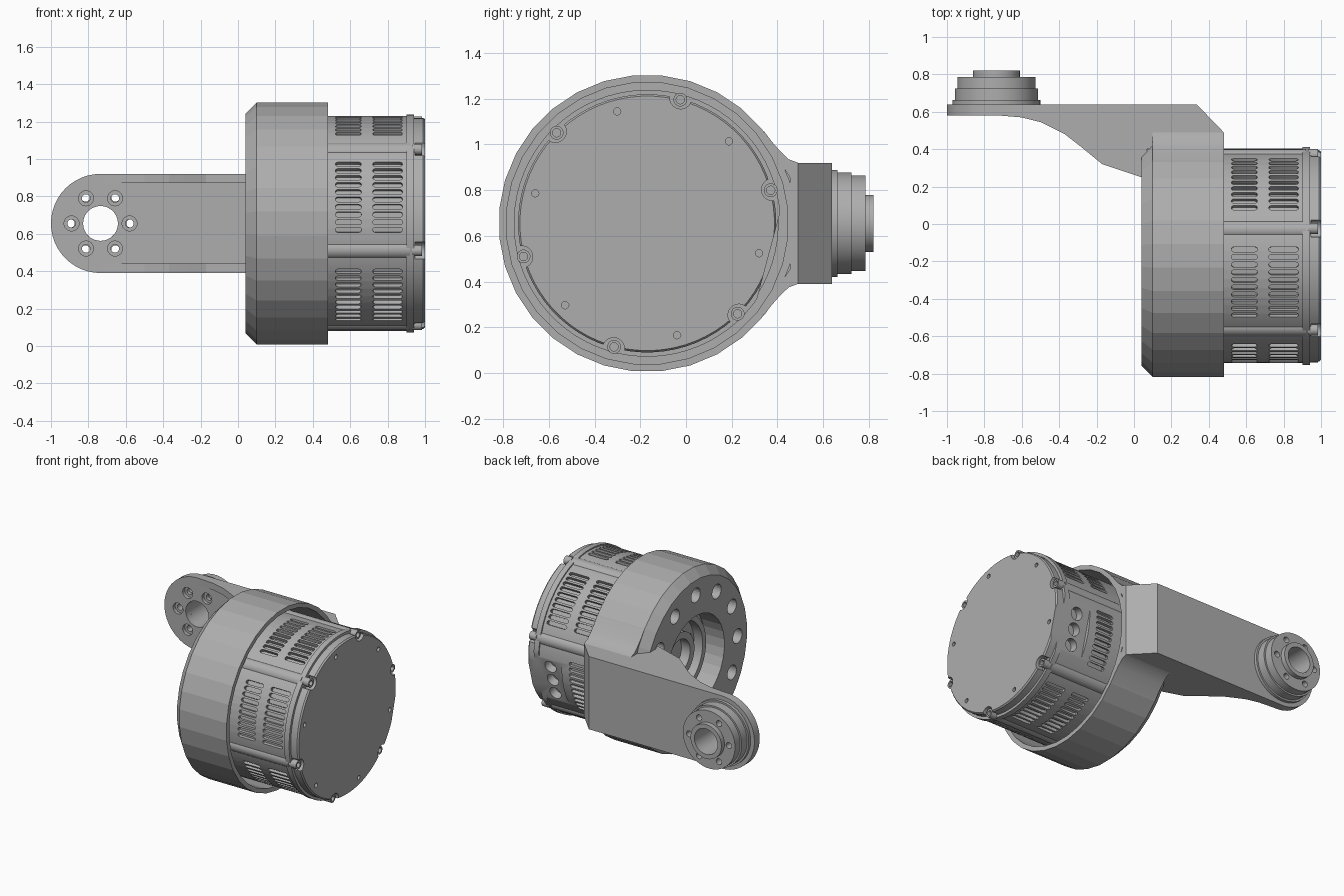
import bpy, bmesh, math
from mathutils import Vector, Matrix

if "Cube" in bpy.data.objects:
    bpy.data.objects.remove(bpy.data.objects["Cube"])

CY, CZ = -0.17, 0.655          # main motor axis (runs along x)
HX = -0.735                    # arm hub axis (runs along y)
grey = bpy.data.materials.new("machined_grey")
grey.diffuse_color = (0.42, 0.42, 0.42, 1)
grey.use_nodes = True
grey.node_tree.nodes["Principled BSDF"].inputs["Base Color"].default_value = grey.diffuse_color


def finish(name, bm, smooth=None):
    bmesh.ops.remove_doubles(bm, verts=bm.verts, dist=1e-5)
    bmesh.ops.recalc_face_normals(bm, faces=bm.faces)
    me = bpy.data.meshes.new(name)
    bm.to_mesh(me)
    bm.free()
    me.materials.append(grey)
    ob = bpy.data.objects.new(name, me)
    bpy.context.collection.objects.link(ob)
    if smooth:
        shade(ob, smooth)
    return ob


def activate(ob):
    bpy.ops.object.select_all(action='DESELECT')
    ob.select_set(True)
    bpy.context.view_layer.objects.active = ob


def shade(ob, angle):
    activate(ob)
    bpy.ops.object.shade_smooth_by_angle(angle=math.radians(angle))


def cut(ob, bm):
    tool = finish("cutter", bm)
    tool.hide_render = True
    mod = ob.modifiers.new("cut", 'BOOLEAN')
    mod.operation, mod.solver, mod.object = 'DIFFERENCE', 'EXACT', tool
    activate(ob)
    bpy.ops.object.modifier_apply(modifier=mod.name)
    bpy.data.objects.remove(tool)


def around(x, r, deg):
    """Point at radius r and angle deg about the motor axis."""
    a = math.radians(deg)
    return Vector((x, CY + r * math.cos(a), CZ + r * math.sin(a)))


def hub_point(y, r, deg):
    a = math.radians(deg)
    return Vector((HX + r * math.cos(a), y, CZ + r * math.sin(a)))


def lathe(profile, n, place, closed=True):
    """Revolve (position, radius) points; place() picks the axis."""
    bm = bmesh.new()
    rings = [[bm.verts.new(place(p, r, 360 * (i + .5) / n)) for p, r in profile]
             for i in range(n)]
    m = len(profile)
    for i in range(n):
        a, b = rings[i], rings[(i + 1) % n]
        for j in range(m if closed else m - 1):
            k = (j + 1) % m
            bm.faces.new((a[j], a[k], b[k], b[j]))
    return bm


def cyl(bm, p0, p1, r, n=24):
    d = p1 - p0
    mat = Matrix.Translation((p0 + p1) / 2) @ d.to_track_quat('Z', 'Y').to_matrix().to_4x4()
    bmesh.ops.create_cone(bm, cap_ends=True, segments=n, radius1=r, radius2=r,
                          depth=d.length, matrix=mat)


def prism(bm, pts, shift):
    shift = Vector(shift)
    a = [bm.verts.new(p) for p in pts]
    b = [bm.verts.new(Vector(p) + shift) for p in pts]
    bm.faces.new(a)
    bm.faces.new(b[::-1])
    for i in range(len(a)):
        k = (i + 1) % len(a)
        bm.faces.new((a[i], b[i], b[k], a[k]))


# Housing: faceted cup with a bore and a ring of holes in its closed side
housing = finish("housing", lathe(
    [(.04, .33), (.04, .59), (.10, .65), (.48, .65), (.48, .618), (.2, .618), (.2, .33)],
    32, around))
bm = bmesh.new()
for k in range(12):
    cyl(bm, around(0, .48, 30 * k), around(.3, .48, 30 * k), .052)
cut(housing, bm)

# Motor: stepped nose inside the bore, vented body, flange and end cap
motor = finish("motor", lathe(
    [(.24, 0), (.24, .12), (.17, .12), (.17, .17), (.23, .17), (.23, .25), (.16, .25),
     (.16, .29), (.22, .29), (.22, .575), (.9, .575), (.9, .584), (.94, .584),
     (.94, .565), (.99, .565), (1.0, .557), (1.0, 0)], 72, around, closed=False))

# Flat connector side
bm = bmesh.new()
rad = around(0, 1, -15) - around(0, 0, 0)
tan = around(0, 1, 75) - around(0, 0, 0)
c = around(.72, .55, -15)
prism(bm, [c - tan * .2, c + tan * .2, c + tan * .2 + rad * .1, c - tan * .2 + rad * .1], (.4, 0, 0))
cut(motor, bm)

# Vent slots, connector sockets, bolt notches and small cap holes
bm = bmesh.new()
for k in range(6):
    panel = 45 + 60 * k
    for x0, x1 in ((.52, .66), (.72, .88)):
        if panel == 345 and x0 > .7:
            for s in (-.11, 0, .11):
                p = around(.82, .49, -15) + tan * s
                cyl(bm, p, p + rad * .15, .045)
            continue
        for s in range(10):
            a = panel + (s - 4.5) * 4.1
            r = around(0, 1, a) - around(0, 0, 0)
            t = around(0, 1, a + 90) - around(0, 0, 0)
            w = .0135
            pts = []
            for cx, start in ((x1 - w, -90), (x0 + w, 90)):
                for q in range(5):
                    u = math.radians(start + 45 * q)
                    pts.append(around(cx + w * math.cos(u), .55, a) + t * w * math.sin(u))
            prism(bm, pts, r * .07)
    cyl(bm, around(.945, .568, 15 + 60 * k), around(1.1, .568, 15 + 60 * k), .048)
    cyl(bm, around(.97, .507, panel), around(1.1, .507, panel), .016, 12)
    cyl(bm, around(.2, .21, panel), around(.26, .21, panel), .018, 12)
cut(motor, bm)
shade(motor, 25)

# Long ribs and cap bolts
for k in range(6):
    a = 15 + 60 * k
    bm = bmesh.new()
    cyl(bm, around(.3, .535, a), around(.92, .535, a), .053)
    finish("motor_rib", bm, 30)
    bm = lathe([(.93, .018), (.93, .03), (.985, .03), (.985, .018)], 20,
               lambda x, r, d: around(x, .56, a) +
               (around(0, r, d) - around(0, 0, 0)))
    finish("cap_bolt", bm, 30)

# Arm plate with a rounded end
bm = bmesh.new()
pts = [(.3, .58, CZ - .265), (.3, .58, CZ + .265)]
pts += [tuple(hub_point(.58, .265, 90 + 180 * i / 24)) for i in range(25)]
prism(bm, pts, (0, .06, 0))
arm = finish("arm_plate", bm)
bm = bmesh.new()
cyl(bm, hub_point(.5, 0, 0), hub_point(.7, 0, 0), .093, 40)
for k in range(6):
    cyl(bm, hub_point(.5, .155, 60 * k), hub_point(.605, .155, 60 * k), .04)
cut(arm, bm)
bm = bmesh.new()
for k in range(6):
    cyl(bm, hub_point(.55, .155, 60 * k), hub_point(.7, .155, 60 * k), .022, 16)
cut(arm, bm)
shade(arm, 25)

# Curved ribs along both edges of the arm
curve = [(-.72, .58), (-.6, .57), (-.5, .545), (-.37, .48), (-.28, .41), (-.17, .32),
         (.04, .25), (.07, .25), (.07, .62), (-.72, .62)]
for z in (CZ - .265, CZ + .215):
    bm = bmesh.new()
    prism(bm, [(x, y, z) for x, y in curve], (0, 0, .05))
    finish("arm_rib", bm)

# Block joining arm and housing, with a slanted back corner
bm = bmesh.new()
prism(bm, [(x, y, CZ - .265) for x, y in
           ((.05, .40), (.05, .64), (.335, .64), (.48, .49), (.48, .455), (.19, .455), (.19, .40))],
      (0, 0, .53))
finish("arm_block", bm)

# Fillets where the block meets the housing
fillet = [(.34, .405), (.375, .358), (.41, .318), (.45, .28), (.49, .265), (.455, .2), (.38, .3175)]
for s in (-1, 1):
    bm = bmesh.new()
    prism(bm, [(.1, y, CZ + s * z) for y, z in fillet], (.38, 0, 0))
    finish("housing_fillet", bm, 30)

# Output hub at the arm end
hub = finish("arm_hub", lathe(
    [(.63, .093), (.63, .235), (.662, .235), (.662, .222), (.725, .222), (.725, .21),
     (.785, .21), (.785, .125), (.82, .125), (.82, .093)], 40, hub_point))
bm = bmesh.new()
for k in range(6):
    cyl(bm, hub_point(.6, .16, 60 * k), hub_point(.9, .16, 60 * k), .022, 16)
cut(hub, bm)
shade(hub, 25)
